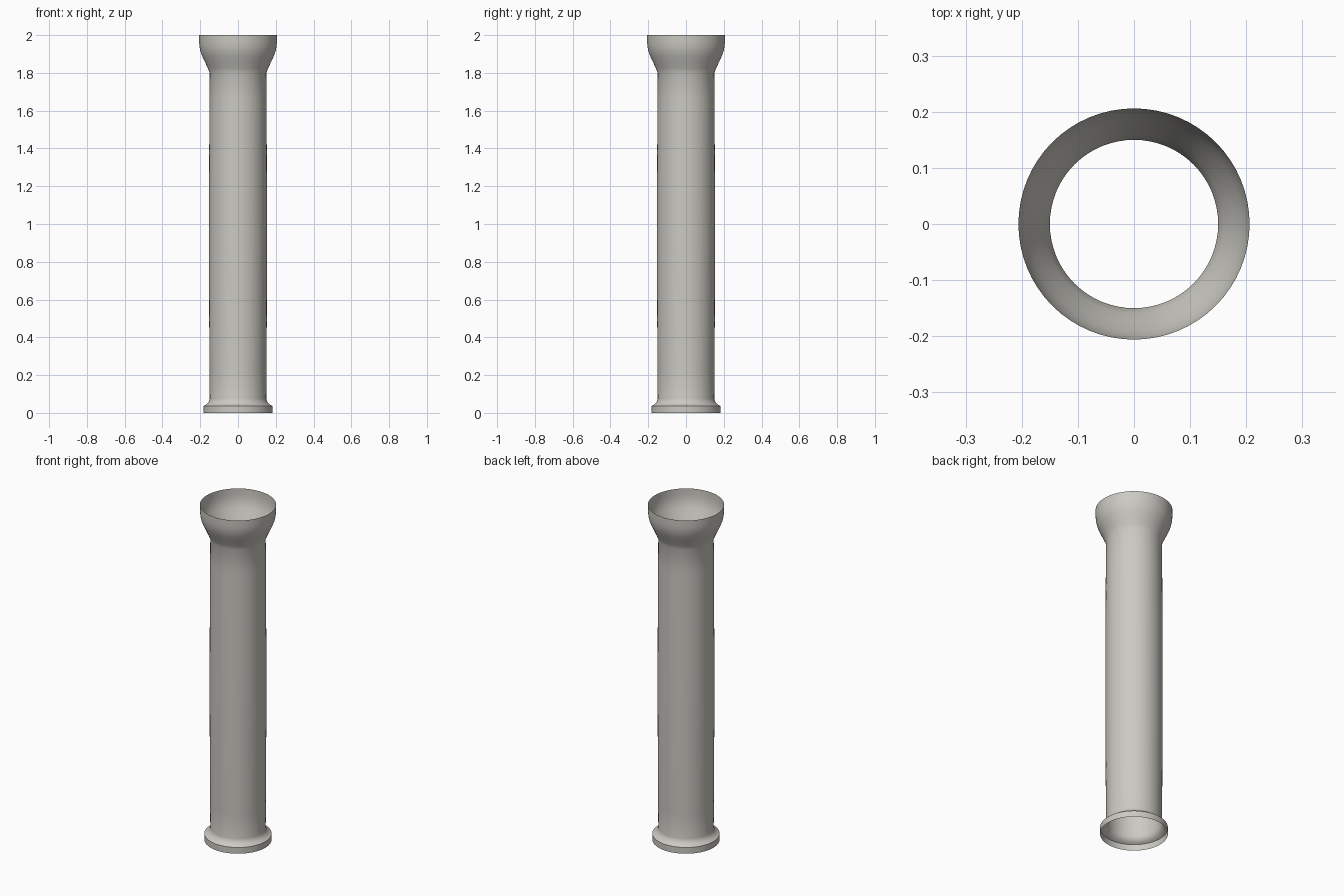
import bpy, bmesh, math

if "Cube" in bpy.data.objects:
    bpy.data.objects.remove(bpy.data.objects["Cube"])

SIDES = 64

stone = bpy.data.materials.new("warm_grey_stone")
stone.diffuse_color = (0.60, 0.585, 0.54, 1)
stone.use_nodes = True
stone.node_tree.nodes["Principled BSDF"].inputs["Base Color"].default_value = stone.diffuse_color

# Profile as (radius, height): base band, fillet, swelling shaft, flared capital
profile = [(0.182, 0.0), (0.182, 0.037), (0.170, 0.043), (0.160, 0.052), (0.153, 0.063), (0.150, 0.075)]
for i in range(1, 12):
    t = i / 12
    profile.append((0.150 + 0.0035 * math.sin(math.pi * t), 0.075 + t * 1.725))
profile += [(0.150, 1.80), (0.160, 1.825), (0.176, 1.86), (0.190, 1.89),
            (0.199, 1.915), (0.204, 1.94), (0.206, 1.965), (0.206, 2.0)]

# Open-ended column shell turned around z
bm = bmesh.new()
rings = [[bm.verts.new((r * math.cos(2 * math.pi * k / SIDES), r * math.sin(2 * math.pi * k / SIDES), z))
          for k in range(SIDES)] for r, z in profile]
for low, high in zip(rings, rings[1:]):
    for k in range(SIDES):
        n = (k + 1) % SIDES
        bm.faces.new((low[k], low[n], high[n], high[k]))
mesh = bpy.data.meshes.new("column")
bm.to_mesh(mesh)
bm.free()
column = bpy.data.objects.new("column", mesh)
bpy.context.collection.objects.link(column)
mesh.materials.append(stone)

# Smooth shading with crisp base edge
bpy.context.view_layer.objects.active = column
column.select_set(True)
bpy.ops.object.shade_smooth_by_angle(angle=math.radians(40))
